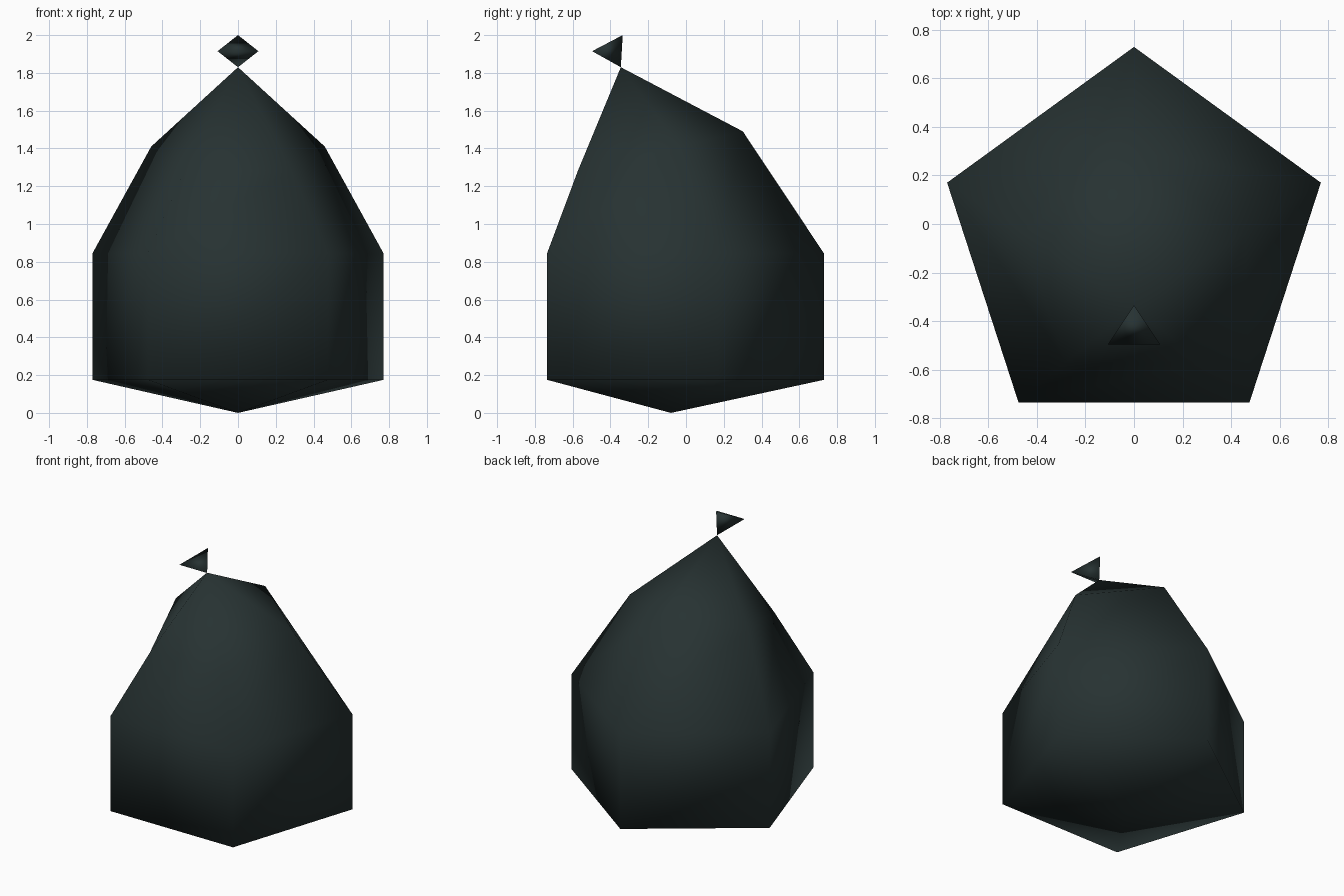
import bpy, bmesh
from math import sin, cos, radians

if "Cube" in bpy.data.objects:
    bpy.data.objects.remove(bpy.data.objects["Cube"])

mat = bpy.data.materials.new("dark slate green")
mat.diffuse_color = (0.02, 0.032, 0.032, 1)
mat.use_nodes = True
mat.node_tree.nodes["Principled BSDF"].inputs["Base Color"].default_value = mat.diffuse_color


def finish(name, bm):
    bmesh.ops.recalc_face_normals(bm, faces=bm.faces[:])
    for f in bm.faces:
        f.smooth = True
    me = bpy.data.meshes.new(name)
    bm.to_mesh(me)
    bm.free()
    me.materials.append(mat)
    ob = bpy.data.objects.new(name, me)
    bpy.context.collection.objects.link(ob)
    return ob


def pentagon(bm, radius, cy, height):
    """Ring of five vertices, one corner pointing back; height is a function of y."""
    ring = []
    for i in range(5):
        a = radians(90 + 72 * i)
        y = cy + radius * sin(a)
        ring.append(bm.verts.new((radius * cos(a), y, height(y))))
    return ring


# Body: five-sided bulb with a tilted shoulder ring and an off-centre peak
bm = bmesh.new()
rings = [
    pentagon(bm, 0.81, -0.08, lambda y: 0.175),
    pentagon(bm, 0.81, -0.08, lambda y: 0.845),
    pentagon(bm, 0.483, -0.182, lambda y: 1.49 - 0.24 * (0.30 - y)),
]
base = bm.verts.new((0, -0.08, 0))
peak = bm.verts.new((0, -0.345, 1.83))
for i in range(5):
    j = (i + 1) % 5
    for lo, hi in zip(rings, rings[1:]):
        bm.faces.new((lo[i], lo[j], hi[j], hi[i]))
    bm.faces.new((base, rings[0][j], rings[0][i]))
    bm.faces.new((rings[-1][i], rings[-1][j], peak))
finish("body", bm)

# Tip: small tetrahedron balanced on the peak, leaning forward
bm = bmesh.new()
for co in ((0, -0.345, 1.83), (0, -0.335, 2.0),
           (0.108, -0.497, 1.915), (-0.108, -0.497, 1.915)):
    bm.verts.new(co)
bmesh.ops.convex_hull(bm, input=bm.verts[:])
finish("tip", bm)
